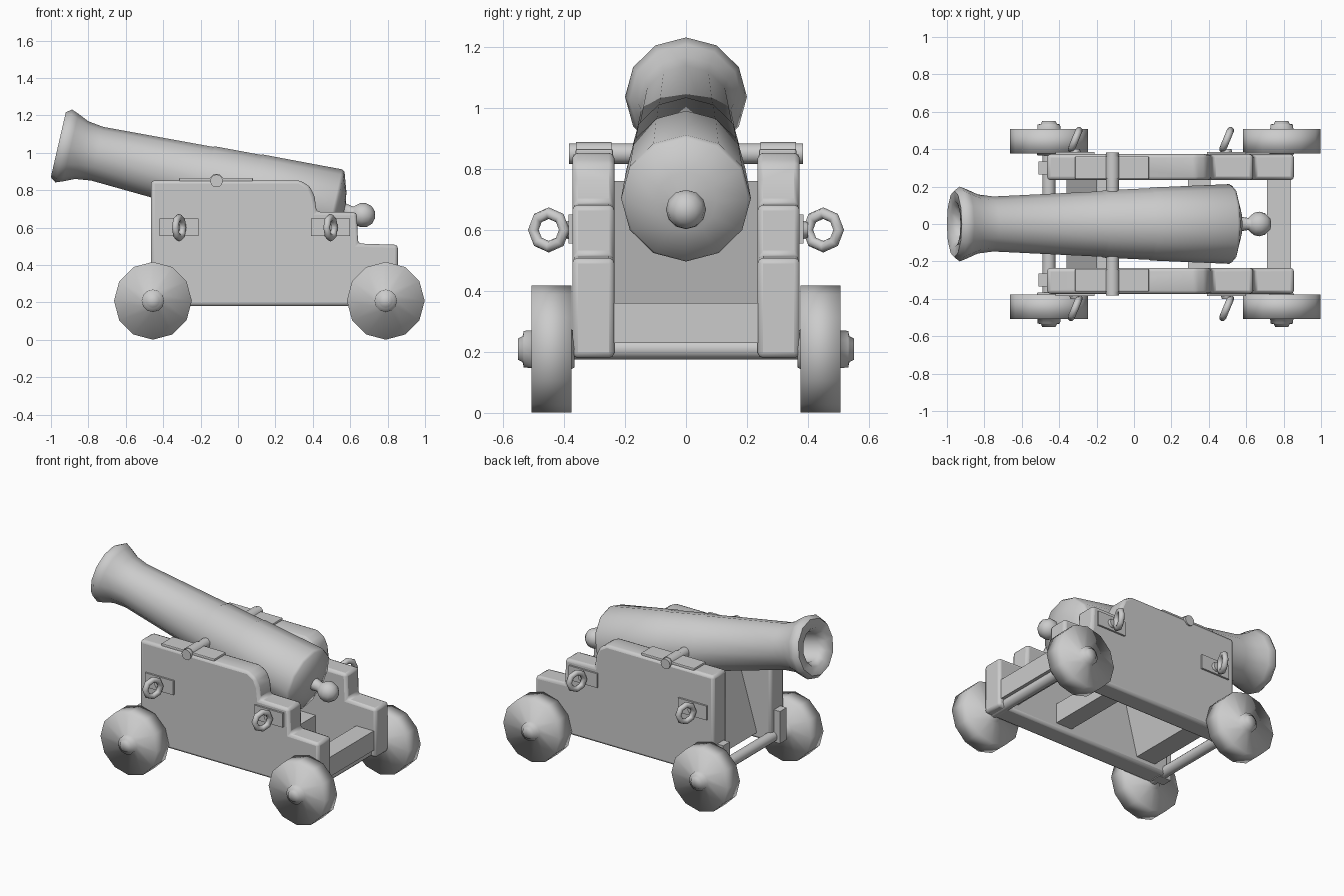
import bpy, bmesh, math
from mathutils import Vector

if "Cube" in bpy.data.objects:
    bpy.data.objects.remove(bpy.data.objects["Cube"])


def finish(name, bm, angle=None, bevel=0):
    bmesh.ops.recalc_face_normals(bm, faces=bm.faces)
    me = bpy.data.meshes.new(name)
    bm.to_mesh(me)
    bm.free()
    ob = bpy.data.objects.new(name, me)
    bpy.context.collection.objects.link(ob)
    if bevel:
        m = ob.modifiers.new("bevel", 'BEVEL')
        m.width, m.segments = bevel, 2
    if angle:
        bpy.ops.object.select_all(action='DESELECT')
        ob.select_set(True)
        bpy.context.view_layer.objects.active = ob
        bpy.ops.object.shade_smooth_by_angle(angle=math.radians(angle))
    return ob


def lathe(name, profile, origin, axis, up, segs=12, angle=50):
    """Revolve (distance, radius) points about an axis; zero radius closes an end."""
    o, a, u = Vector(origin), Vector(axis).normalized(), Vector(up).normalized()
    w = a.cross(u)
    bm = bmesh.new()
    rings = []
    for s, r in profile:
        if r == 0:
            rings.append([bm.verts.new(o + a * s)] * segs)
        else:
            rings.append([bm.verts.new(o + a * s + r * (math.cos(t) * u + math.sin(t) * w))
                          for t in (2 * math.pi * i / segs for i in range(segs))])
    for p, q in zip(rings, rings[1:]):
        for i in range(segs):
            j = (i + 1) % segs
            bm.faces.new(list(dict.fromkeys((p[i], p[j], q[j], q[i]))))
    return finish(name, bm, angle)


def extrude_xz(name, pts, y0, y1, bevel=0, angle=None):
    """Extrude an x,z outline from y0 to y1."""
    bm = bmesh.new()
    f = bm.faces.new([bm.verts.new((x, y0, z)) for x, z in pts])
    new = bmesh.ops.extrude_face_region(bm, geom=[f])["geom"]
    bmesh.ops.translate(bm, vec=(0, y1 - y0, 0),
                        verts=[v for v in new if isinstance(v, bmesh.types.BMVert)])
    return finish(name, bm, angle, bevel)


def box(name, x0, x1, y0, y1, z0, z1, bevel=0):
    return extrude_xz(name, [(x0, z0), (x1, z0), (x1, z1), (x0, z1)], y0, y1, bevel)


# barrel with flared muzzle, bore, breech and rear knob
tilt = math.radians(13)
c, s = math.cos(tilt), math.sin(tilt)
profile = [(-.50, 0), (-.50, .09), (-.82, .095), (-.862, .12), (-.868, .178),
           (-.838, .2), (-.80, .185), (-.739, .158), (-.654, .147),
           (-.06, .175), (-.05, .18), (.20, .191), (.21, .195), (.64, .213),
           (.655, .205), (.69, .10), (.70, .04), (.745, .032)]
profile += [(.805 - .066 * math.cos(t), .066 * math.sin(t))
            for t in (math.radians(k) for k in (40, 65, 90, 120, 150))] + [(.871, 0)]
lathe("barrel", profile, (-.115, 0, .848), (c, 0, -s), (s, 0, c), 12, 60)

# trunnion bar through the barrel
lathe("trunnion", [(-.383, 0), (-.383, .034), (.383, .034), (.383, 0)],
      (-.115, 0, .85), (0, 1, 0), (0, 0, 1), 12)

# axles and cross pieces between the cheeks
AXLES = (("front", -.455), ("rear", .79))
for label, x in AXLES:
    lathe(label + "_axle", [(-.40, 0), (-.40, .035), (.40, .035), (.40, 0)],
          (x, 0, .21), (0, 1, 0), (0, 0, 1), 12)
box("rear_transom", .71, .84, -.24, .24, .23, .36)
box("middle_transom", .29, .41, -.24, .24, .22, .35)
extrude_xz("sloped_transom", [(-.36, .22), (-.22, .22), (-.08, .76), (-.2, .76)], -.24, .24)

# stepped cheek outline
cheek = [(-.465, .18), (.855, .18), (.855, .508), (.642, .515), (.635, .682),
         (.42, .685), (.41, .765), (.385, .82), (.33, .853), (-.465, .853)]

for side, name in ((1, "back"), (-1, "front")):
    extrude_xz(name + "_cheek", cheek, side * .235, side * .373, .018, 40)
    # bracket at the end of the front axle
    box(name + "_axle_bracket", -.51, -.42, side * .265, side * .335, .175, .39)
    # strap plate and raised cap over the trunnion
    box(name + "_trunnion_strap", -.315, .08, side * .24, side * .362, .835, .866, .006)
    lathe(name + "_trunnion_cap", [(.245, 0), (.245, .04), (.36, .04), (.36, 0)],
          (-.115, 0, .848), (0, side, 0), (0, 0, 1), 12)
    # wheels with stepped hubs
    for label, x in AXLES:
        lathe(f"{name}_{label}_wheel",
              [(.365, 0), (.365, .06), (.376, .065), (.376, .208), (.507, .208), (.507, .062),
               (.532, .06), (.536, .042), (.551, .035), (.551, 0)],
              (x, 0, .209), (0, side, 0), (0, 0, 1), 12, 100)
    # plates with eye rings
    for i, x in enumerate((-.315, .495)):
        box(f"{name}_ring_plate_{i}", x - .105, x + .105, side * .36, side * .385, .555, .65)
        bpy.ops.mesh.primitive_torus_add(
            location=(x, side * .45, .6), rotation=(0, math.pi / 2, 0), major_segments=8,
            minor_segments=8, major_radius=.055, minor_radius=.019)
        ring = bpy.context.object
        ring.name = f"{name}_eye_ring_{i}"
        ring.rotation_euler = (math.pi / 8, math.pi / 2, 0)
        bpy.ops.object.shade_smooth_by_angle(angle=math.radians(60))
        # collar that holds the ring
        lathe(f"{name}_ring_collar_{i}", [(.37, 0), (.37, .035), (.4, .025), (.4, 0)],
              (x, 0, .6), (0, side, 0), (0, 0, 1), 8)
